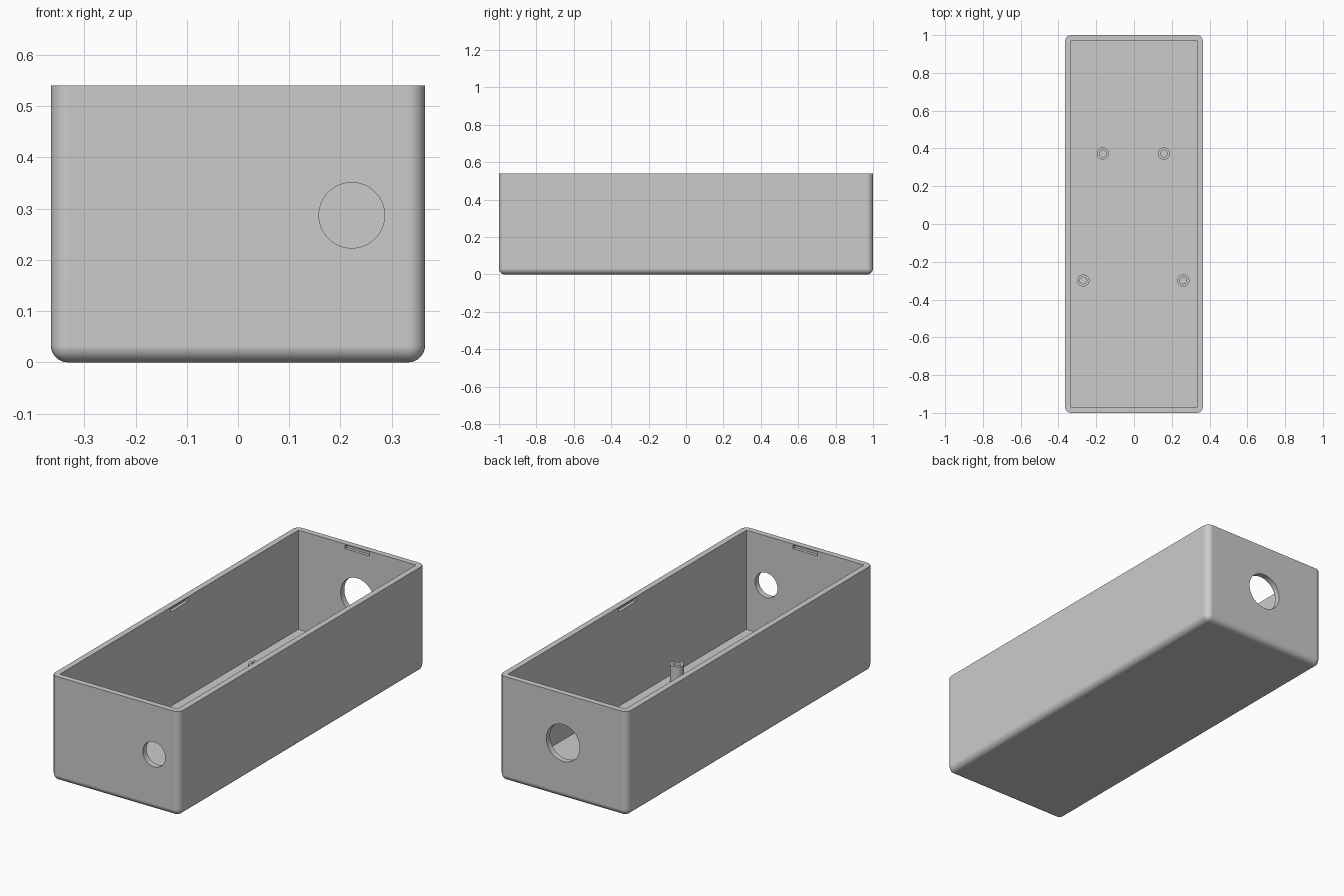
import bpy
import bmesh
from math import radians
from mathutils import Matrix

default = bpy.data.objects.get("Cube")
if default:
    bpy.data.objects.remove(default, do_unlink=True)

HALF_X, HALF_Y, HEIGHT = 0.365, 1.0, 0.54
WALL, FILLET = 0.03, 0.033

grey = bpy.data.materials.new("plain_grey")
grey.use_nodes = True
colour = (0.6, 0.6, 0.6, 1)
grey.diffuse_color = colour
grey.node_tree.nodes["Principled BSDF"].inputs["Base Color"].default_value = colour


def add_object(name, bm):
    mesh = bpy.data.meshes.new(name)
    bmesh.ops.recalc_face_normals(bm, faces=bm.faces)
    bm.to_mesh(mesh)
    bm.free()
    mesh.materials.append(grey)
    obj = bpy.data.objects.new(name, mesh)
    bpy.context.collection.objects.link(obj)
    return obj


def box_mesh(size, centre):
    bm = bmesh.new()
    bmesh.ops.create_cube(bm, size=1)
    bmesh.ops.scale(bm, vec=size, verts=bm.verts)
    bmesh.ops.translate(bm, vec=centre, verts=bm.verts)
    return bm


def activate(obj):
    bpy.ops.object.select_all(action='DESELECT')
    obj.select_set(True)
    bpy.context.view_layer.objects.active = obj


def cut(obj, cutter):
    cutter.hide_render = True
    mod = obj.modifiers.new("cut", 'BOOLEAN')
    mod.operation = 'DIFFERENCE'
    mod.solver = 'EXACT'
    mod.object = cutter
    activate(obj)
    bpy.ops.object.modifier_apply(modifier=mod.name)
    bpy.data.objects.remove(cutter, do_unlink=True)


# Case: rounded on the bottom and upright edges, sharp around the rim
bm = box_mesh((2 * HALF_X, 2 * HALF_Y, HEIGHT), (0, 0, HEIGHT / 2))
edges = [e for e in bm.edges if min(v.co.z for v in e.verts) < HEIGHT / 2]
bmesh.ops.bevel(bm, geom=edges, offset=FILLET, segments=8, profile=0.5,
                affect='EDGES')
case = add_object("case", bm)

# Square-cornered cavity
in_x, in_y = HALF_X - WALL, HALF_Y - WALL
cut(case, add_object("cavity_cutter", box_mesh(
    (2 * in_x, 2 * in_y, HEIGHT), (0, 0, WALL + HEIGHT / 2))))

# Round cable holes in the front and back walls
for x, y, radius in [(0.222, -HALF_Y, 0.064), (0, HALF_Y, 0.095)]:
    bm = bmesh.new()
    bmesh.ops.create_cone(bm, cap_ends=True, segments=64, radius1=radius,
                          radius2=radius, depth=0.2)
    bmesh.ops.rotate(bm, matrix=Matrix.Rotation(radians(90), 3, 'X'),
                     verts=bm.verts)
    bmesh.ops.translate(bm, vec=(x, y, 0.287), verts=bm.verts)
    cut(case, add_object("hole_cutter", bm))

# Lid catch slots inside each wall, just below the rim
SLOT, DEPTH, SLOT_Z = 0.14, 0.015, 0.525
for side in (-1, 1):
    cut(case, add_object("slot_cutter", box_mesh(
        (2 * DEPTH, SLOT, 0.019), (side * in_x, 0, SLOT_Z))))
    cut(case, add_object("slot_cutter", box_mesh(
        (SLOT, 2 * DEPTH, 0.019), (0, side * in_y, SLOT_Z))))

# Hollow screw posts standing on the floor
posts = []
for name, x, y in [("back_right_post", -0.165, 0.373),
                   ("back_left_post", 0.158, 0.373),
                   ("front_right_post", -0.268, -0.299),
                   ("front_left_post", 0.261, -0.299)]:
    bm = bmesh.new()
    profile = [(0.032, WALL), (0.032, 0.127), (0.018, 0.127), (0.018, WALL)]
    verts = [bm.verts.new((r, 0, z)) for r, z in profile]
    outline = [bm.edges.new(pair) for pair in zip(verts, verts[1:])]
    bmesh.ops.spin(bm, geom=verts + outline, cent=(0, 0, 0), axis=(0, 0, 1),
                   angle=radians(360), steps=32, use_merge=True)
    bmesh.ops.remove_doubles(bm, verts=bm.verts, dist=0.0001)
    post = add_object(name, bm)
    # an open tube has no reliable outside, so face the rim upward
    if any(p.normal.z < -0.5 for p in post.data.polygons):
        post.data.flip_normals()
    post.location = (x, y, 0)
    posts.append(post)

# Smooth rounded surfaces, crisp edges
for obj in [case] + posts:
    activate(obj)
    bpy.ops.object.shade_smooth_by_angle(angle=radians(30))
    weighted = obj.modifiers.new("flat_walls", 'WEIGHTED_NORMAL')
    weighted.keep_sharp = True
